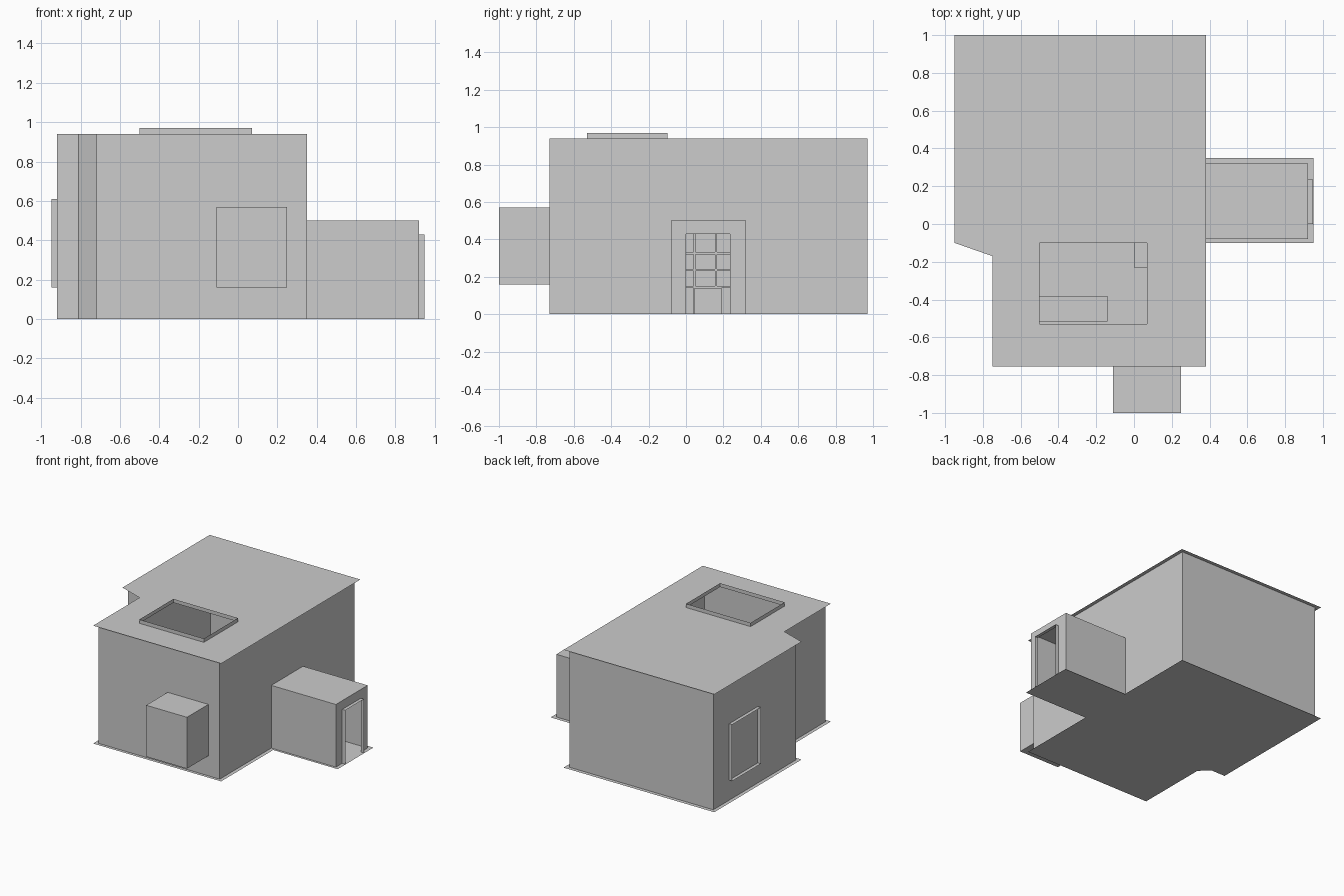
import bpy, bmesh
from mathutils import Vector

if "Cube" in bpy.data.objects:
    bpy.data.objects.remove(bpy.data.objects["Cube"], do_unlink=True)

grey = bpy.data.materials.new("plain_grey")
colour = (0.604, 0.604, 0.604, 1)
grey.diffuse_color = colour
grey.use_nodes = True
grey.node_tree.nodes["Principled BSDF"].inputs["Base Color"].default_value = colour

WALL_TOP = 0.94


def finish(name, bm):
    mesh = bpy.data.meshes.new(name)
    bm.to_mesh(mesh)
    bm.free()
    mesh.materials.append(grey)
    obj = bpy.data.objects.new(name, mesh)
    bpy.context.collection.objects.link(obj)
    return obj


def add_face(bm, points):
    bm.faces.new([bm.verts.new(p) for p in points])


def cut_opening(bm, low, high, normal_axis):
    """Cut a rectangle out of the flat faces between two corners."""
    def touched():
        return [f for f in bm.faces
                if low[normal_axis] - 0.005 < f.calc_center_median()[normal_axis] < high[normal_axis] + 0.005
                and abs(f.normal[normal_axis]) > 0.9]
    bm.normal_update()
    for axis in range(3):
        if axis == normal_axis:
            continue
        for value in (low[axis], high[axis]):
            faces = touched()
            geom = faces + list({e for f in faces for e in f.edges}) + list({v for f in faces for v in f.verts})
            co, no = Vector(), Vector()
            co[axis], no[axis] = value, 1
            bmesh.ops.bisect_plane(bm, geom=geom, plane_co=co, plane_no=no)
            bm.normal_update()
    inside = [f for f in touched()
              if all(low[i] - 0.005 < f.calc_center_median()[i] < high[i] + 0.005 for i in range(3))]
    bmesh.ops.delete(bm, geom=inside, context='FACES')


def box_mesh(low, high, open_sides=()):
    """Box between two corners; open_sides lists (axis, sign) faces to leave out."""
    bm = bmesh.new()
    bmesh.ops.create_cube(bm, size=1)
    for v in bm.verts:
        v.co = [low[i] + (v.co[i] + 0.5) * (high[i] - low[i]) for i in range(3)]
    bm.normal_update()
    gone = [f for f in bm.faces if any(f.normal[a] * s > 0.9 for a, s in open_sides)]
    bmesh.ops.delete(bm, geom=gone, context='FACES')
    return bm


def box(name, low, high, open_sides=()):
    return finish(name, box_mesh(low, high, open_sides))


# Outer walls: a single-sheet shell with one chamfered corner
outline = [(-0.92, -0.07), (-0.81, -0.07), (-0.72, -0.155), (-0.72, -0.73),
           (0.35, -0.73), (0.35, 0.97), (-0.92, 0.97)]
bm = bmesh.new()
for a, b in zip(outline, outline[1:] + outline[:1]):
    add_face(bm, [(*a, 0), (*b, 0), (*b, WALL_TOP), (*a, WALL_TOP)])
cut_opening(bm, (0.35, -0.08, 0), (0.35, 0.32, 0.5), 0)
cut_opening(bm, (-0.11, -0.73, 0.16), (0.25, -0.73, 0.57), 1)
finish("outer_walls", bm)

# Roof and floor sheets overhang the walls slightly
front_part = [(-0.95, 1), (-0.95, -0.1), (-0.83, -0.1), (-0.75, -0.17), (-0.75, -0.755), (0.38, -0.755)]
bm = bmesh.new()
add_face(bm, [(x, y, WALL_TOP) for x, y in front_part + [(0.38, 1)]])
cut_opening(bm, (-0.5, -0.53, WALL_TOP), (0.07, -0.1, WALL_TOP), 2)
finish("roof", bm)

entry_lobe = [(0.38, -0.1), (0.95, -0.1), (0.95, 0.35), (0.38, 0.35), (0.38, 1)]
bm = bmesh.new()
add_face(bm, [(x, y, 0) for x, y in front_part + entry_lobe])
finish("floor", bm)

# Skylight rim, window surround and door surround are thin open sleeves
box("skylight_rim", (-0.5, -0.53, WALL_TOP), (0.07, -0.1, 0.97), [(2, 1), (2, -1)])
box("side_window_surround", (-0.947, 0.41, 0.16), (-0.92, 0.77, 0.61), [(0, 1), (0, -1)])
box("door_surround", (0.92, 0, 0), (0.947, 0.235, 0.43), [(0, 1), (0, -1), (2, -1)])

# Entry porch with its doorway
bm = box_mesh((0.35, -0.08, 0), (0.92, 0.32, 0.5), [(0, -1), (2, -1)])
cut_opening(bm, (0.92, 0, 0), (0.92, 0.235, 0.43), 0)
finish("entry_porch", bm)

# Front bay
box("front_bay", (-0.11, -1, 0.16), (0.25, -0.73, 0.57), [(1, 1)])

# Furniture inside
box("low_cabinet", (0, -0.23, 0), (0.33, -0.09, 0.3))
box("long_bench", (-0.68, -0.515, 0), (-0.14, -0.38, 0.4))
box("desk", (-0.7, 0.045, 0), (-0.5, 0.19, 0.14))
for i, z in enumerate((0.14, 0.23, 0.32, 0.43)):
    box(f"bookcase_shelf_{i + 1}", (-0.91, -0.04, z), (-0.78, 0.34, z + 0.012))
for i, y in enumerate((-0.05, 0.04, 0.155, 0.34)):
    box(f"bookcase_upright_{i + 1}", (-0.91, y, 0), (-0.78, y + 0.01, 0.45))
